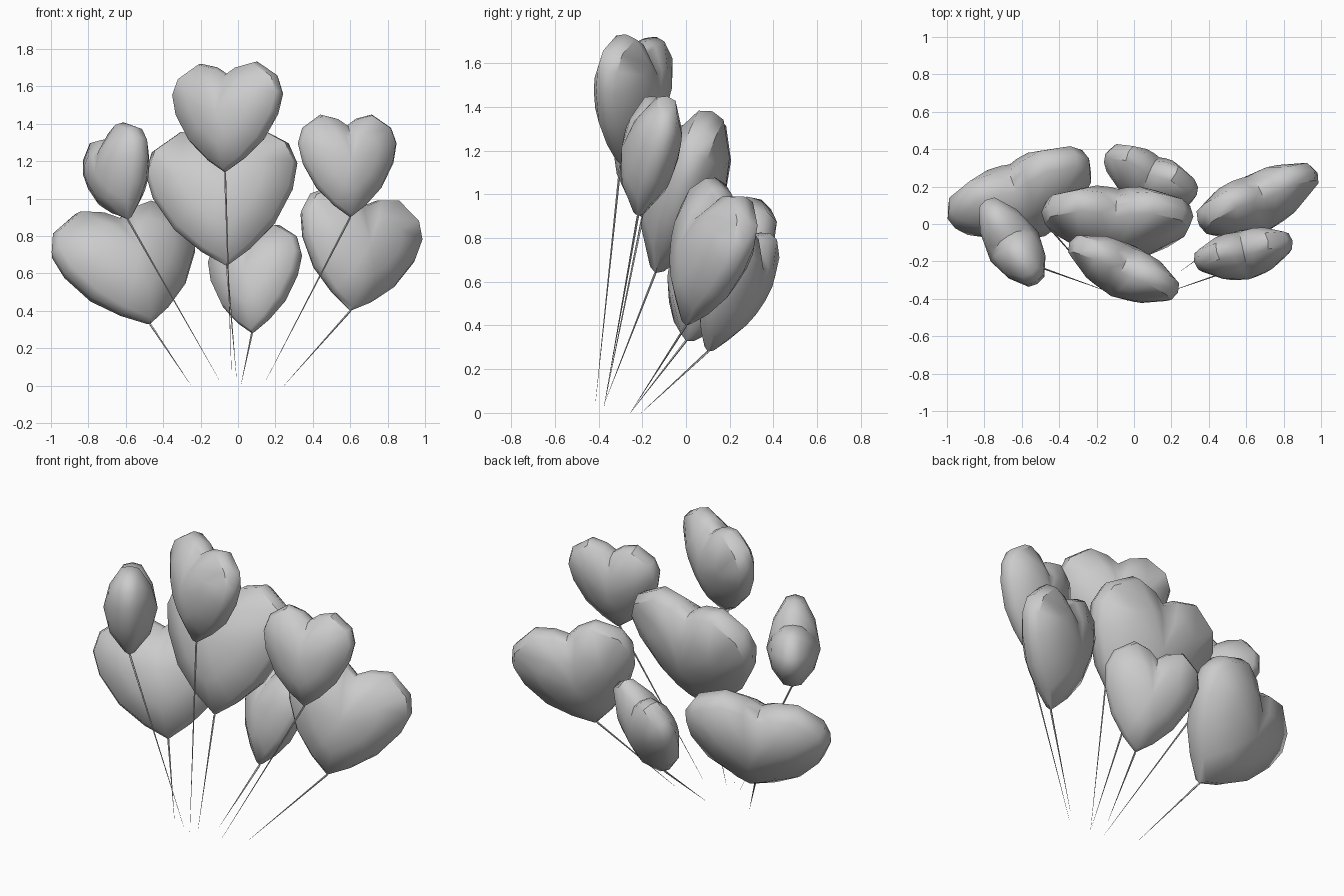
import bpy, bmesh
from math import radians
from mathutils import Matrix, Vector

if "Cube" in bpy.data.objects:
    bpy.data.objects.remove(bpy.data.objects["Cube"], do_unlink=True)

grey = bpy.data.materials.new("balloon_grey")
grey.use_nodes = True
grey.diffuse_color = (0.6, 0.6, 0.6, 1)
grey.node_tree.nodes["Principled BSDF"].inputs["Base Color"].default_value = (0.6, 0.6, 0.6, 1)

# Right half of the heart outline, tip to notch (width 1, height 1)
HALF = [(0, 0), (.16, .115), (.33, .29), (.46, .53), (.5, .72),
        (.45, .87), (.26, 1), (.1, .96), (0, .89)]
OUTLINE = HALF + [(-x, z) for x, z in HALF[-2:0:-1]]
# Rings from the seam inwards: size, share of full bulge
RINGS = [(.95, .33), (.55, .77)]
MIDDLE = .52


def finish(name, bm, matrix):
    bmesh.ops.recalc_face_normals(bm, faces=bm.faces)
    mesh = bpy.data.meshes.new(name)
    bm.to_mesh(mesh)
    bm.free()
    mesh.transform(matrix)
    mesh.materials.append(grey)
    obj = bpy.data.objects.new(name, mesh)
    bpy.context.collection.objects.link(obj)
    bpy.ops.object.select_all(action="DESELECT")
    obj.select_set(True)
    bpy.context.view_layer.objects.active = obj
    bpy.ops.object.shade_smooth_by_angle(angle=radians(45))


def heart(name, matrix, width, height, thickness):
    bm = bmesh.new()
    seam = [bm.verts.new((x * width, 0, z * height)) for x, z in OUTLINE]
    n = len(seam)
    for side in (-1, 1):
        outer = seam
        for size, bulge in RINGS:
            ring = []
            for x, z in OUTLINE:
                z = MIDDLE + (z - MIDDLE) * size
                # the bulge fades towards the tip
                depth = bulge * min(1, .5 + z * 2) * thickness / 2
                ring.append(bm.verts.new((x * size * width, side * depth, z * height)))
            for i in range(n):
                j = (i + 1) % n
                bm.faces.new((outer[i], outer[j], ring[j], ring[i]))
            outer = ring
        centre = bm.verts.new((0, side * thickness / 2, MIDDLE * height))
        for i in range(n):
            bm.faces.new((outer[i], outer[(i + 1) % n], centre))
    finish(name, bm, matrix)


def string(name, top, bottom):
    top, bottom = Vector(top), Vector(bottom)
    line = top - bottom
    bm = bmesh.new()
    bmesh.ops.create_cone(bm, cap_ends=True, segments=5, radius1=.0005,
                          radius2=.006, depth=line.length)
    turn = line.to_track_quat("Z", "Y").to_matrix().to_4x4()
    finish(name, bm, Matrix.Translation((top + bottom) / 2) @ turn)


# name, tip, string end, (width, height, thickness), (yaw, lean back, roll)
BALLOONS = [
    ("top", (-.07, -.30, 1.14), (-.034, -.415, .04), (.64, .595, .30), (-25, 9, -2)),
    ("upper_left", (.6, -.22, .9), (.15, -.375, .03), (.54, .56, .27), (12, 11, 0)),
    ("upper_right", (-.59, -.2, .89), (-.1, -.375, .03), (.55, .50, .30), (-58, 0, -21)),
    ("centre", (-.06, -.14, .64), (-.008, -.375, .04), (.815, .775, .37), (-3, 20, -4)),
    ("lower_right", (-.47, 0, .33), (-.25, -.255, 0), (.83, .70, .40), (19, 27, -9)),
    ("lower_left", (.6, 0, .4), (.245, -.255, 0), (.71, .67, .32), (25, 13, 14)),
    ("rear", (.075, .1, .28), (.015, -.205, 0), (.54, .605, .28), (-27, 21, -8)),
]

for name, tip, end, size, (yaw, lean, roll) in BALLOONS:
    pose = (Matrix.Translation(tip) @ Matrix.Rotation(radians(yaw), 4, "Z")
            @ Matrix.Rotation(radians(-lean), 4, "X")
            @ Matrix.Rotation(radians(roll), 4, "Y"))
    heart(name + "_heart_balloon", pose, *size)
    string(name + "_string", tip, end)
